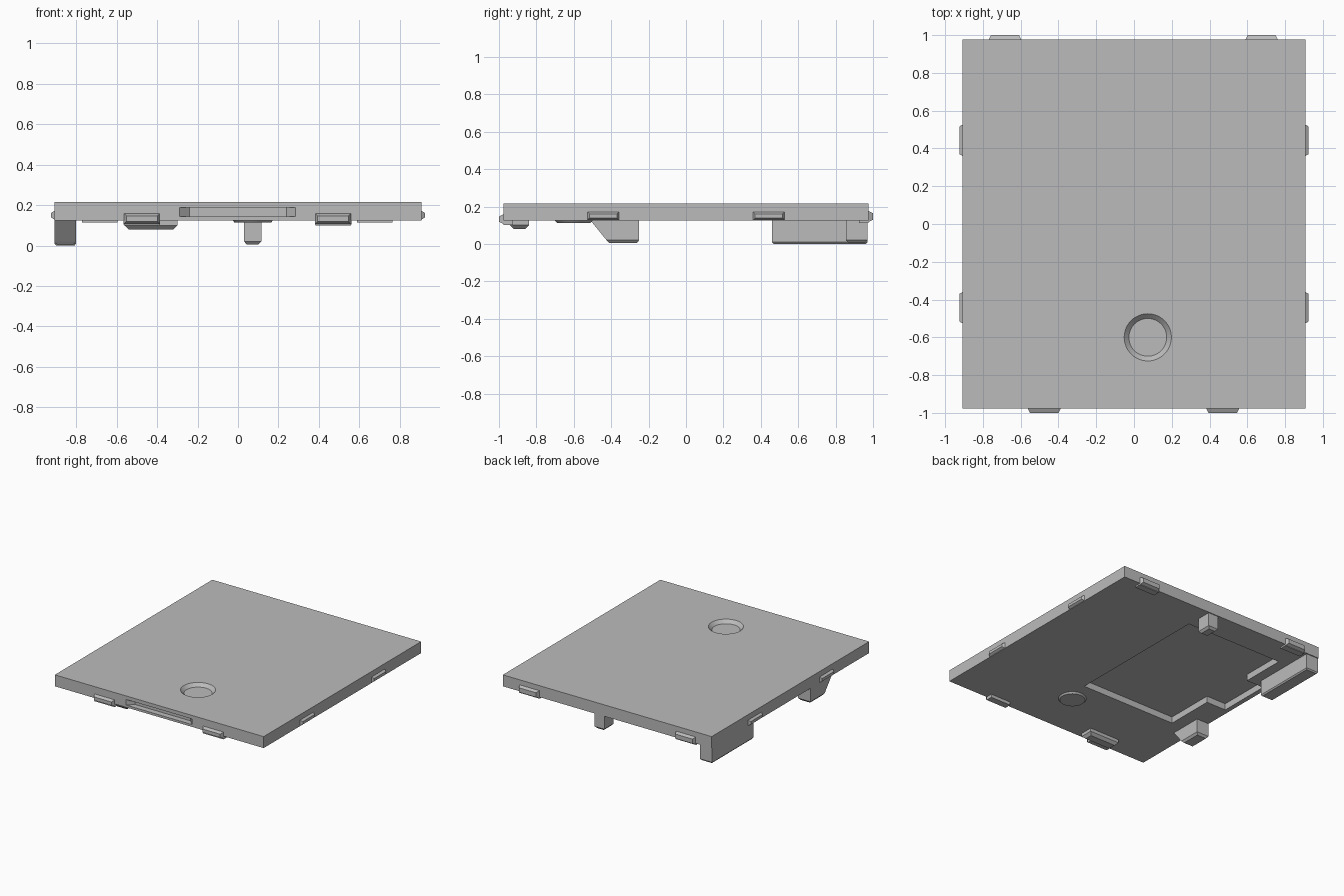
import bpy, bmesh, math
from mathutils import Vector

cube = bpy.data.objects.get("Cube")
if cube:
    bpy.data.objects.remove(cube, do_unlink=True)

grey = bpy.data.materials.new("plain grey")
grey.use_nodes = True
grey.diffuse_color = (0.5, 0.5, 0.5, 1)
grey.node_tree.nodes["Principled BSDF"].inputs["Base Color"].default_value = (0.5, 0.5, 0.5, 1)

W, D = 0.907, 0.977          # half width and half depth of the plate
BOTTOM, TOP = 0.125, 0.215


def loft(name, ring_a, ring_b):
    """Closed solid between two outlines with equal point counts."""
    bm = bmesh.new()
    a = [bm.verts.new(p) for p in ring_a]
    b = [bm.verts.new(p) for p in ring_b]
    bm.faces.new(a)
    bm.faces.new(b)
    for i in range(len(a)):
        j = (i + 1) % len(a)
        bm.faces.new((a[i], a[j], b[j], b[i]))
    bmesh.ops.recalc_face_normals(bm, faces=bm.faces)
    mesh = bpy.data.meshes.new(name)
    bm.to_mesh(mesh)
    bm.free()
    mesh.materials.append(grey)
    obj = bpy.data.objects.new(name, mesh)
    bpy.context.collection.objects.link(obj)
    return obj


def rect(x0, x1, y0, y1, z, inset=0.0):
    i = inset
    return [(x0 + i, y0 + i, z), (x1 - i, y0 + i, z), (x1 - i, y1 - i, z), (x0 + i, y1 - i, z)]


def box(name, x0, x1, y0, y1, z0, z1, inset=0.0):
    return loft(name, rect(x0, x1, y0, y1, z0, inset), rect(x0, x1, y0, y1, z1))


def circle(r, z, n=48):
    return [(0.073 + r * math.cos(math.tau * k / n), -0.6 + r * math.sin(math.tau * k / n), z)
            for k in range(n)]


def cut(target, cutter):
    cutter.hide_render = True
    mod = target.modifiers.new("cut", 'BOOLEAN')
    mod.operation = 'DIFFERENCE'
    mod.solver = 'EXACT'
    mod.object = cutter
    bpy.context.view_layer.objects.active = target
    bpy.ops.object.modifier_apply(modifier=mod.name)
    bpy.data.objects.remove(cutter, do_unlink=True)


# Cover plate
plate = box("cover_plate", -W, W, -D, D, BOTTOM, TOP)

# Stepped recess in the underside
outline = [(0.12, -0.41), (0.12, 0.755), (-0.72, 0.755), (-0.72, 0.4),
           (-0.87, 0.4), (-0.87, -0.02), (-0.7, -0.02), (-0.7, -0.41)]
cut(plate, loft("recess_cutter", [(x, y, BOTTOM - 0.05) for x, y in outline],
                [(x, y, BOTTOM + 0.05) for x, y in outline]))

# Finger slot with slanted ends in the front edge
slot = [(-0.345, -D - 0.05), (0.335, -D - 0.05), (0.24, -D + 0.045), (-0.24, -D + 0.045)]
cut(plate, loft("slot_cutter", [(x, y, 0.143) for x, y in slot], [(x, y, 0.187) for x, y in slot]))

# Round dish with a sloping wall, and the boss beneath it
cut(plate, loft("dish_cutter", circle(0.1, TOP - 0.025), circle(0.15, TOP + 0.025)))
loft("dish_boss", circle(0.09, BOTTOM - 0.012), circle(0.102, BOTTOM + 0.002))


# Tapered snap clips around the edges
def clip(name, centre, out, along, half, z0, z1, reach):
    c, o, a, up = Vector(centre), Vector(out), Vector(along), Vector((0, 0, 1))

    def ring(dist, inset):
        h = half - inset
        lo, hi = z0 + inset, z1 - inset
        return [c + o * dist + a * s * h + up * z
                for s, z in ((-1, lo), (1, lo), (1, hi), (-1, hi))]
    loft(name, ring(-0.005, 0), ring(reach, 0.014))


for sx, side in ((-1, "right"), (1, "left")):
    for y, place in ((-0.443, "front"), (0.443, "rear")):
        clip(f"{side}_{place}_clip", (sx * W, y, 0), (sx, 0, 0), (0, 1, 0), 0.087, 0.125, 0.175, 0.017)

for x, side in ((-0.475, "right"), (0.47, "left")):
    clip(f"front_{side}_clip", (x, -D, 0), (0, -1, 0), (1, 0, 0), 0.09, 0.105, 0.16, 0.023)
    box(f"front_{side}_clip_foot", x - 0.088, x + 0.088, -D, -0.925, 0.1, BOTTOM)

for x, side in ((-0.683, "right"), (0.676, "left")):
    clip(f"back_{side}_clip", (x, D, 0), (0, 1, 0), (1, 0, 0), 0.088, 0.115, 0.178, 0.023)
    box(f"back_{side}_clip_foot", x - 0.088, x + 0.088, 0.925, D, 0.113, BOTTOM)

# Chamfered pad behind the front right clip
box("front_pad_body", -0.56, -0.3, -0.94, -0.84, 0.1, BOTTOM)
box("front_pad_chamfer", -0.56, -0.3, -0.94, -0.84, 0.08, 0.1, 0.02)

# Long corner rail
box("corner_rail_body", -W, -0.8, 0.46, 0.97, 0.01, BOTTOM)
box("corner_rail_edge", -W, -0.8, 0.46, 0.97, 0, 0.01, 0.008)

# Rear post
box("rear_post_body", 0.03, 0.115, 0.855, 0.97, 0.02, BOTTOM)
box("rear_post_tip", 0.03, 0.115, 0.855, 0.97, 0.004, 0.02, 0.015)

# Sloped side foot
profile = [(-0.51, BOTTOM), (-0.425, 0.02), (-0.25, 0.02), (-0.25, BOTTOM)]
loft("side_foot", [(-W, y, z) for y, z in profile], [(-0.8, y, z) for y, z in profile])
box("side_foot_tip", -W, -0.8, -0.425, -0.25, 0.004, 0.02, 0.014)
